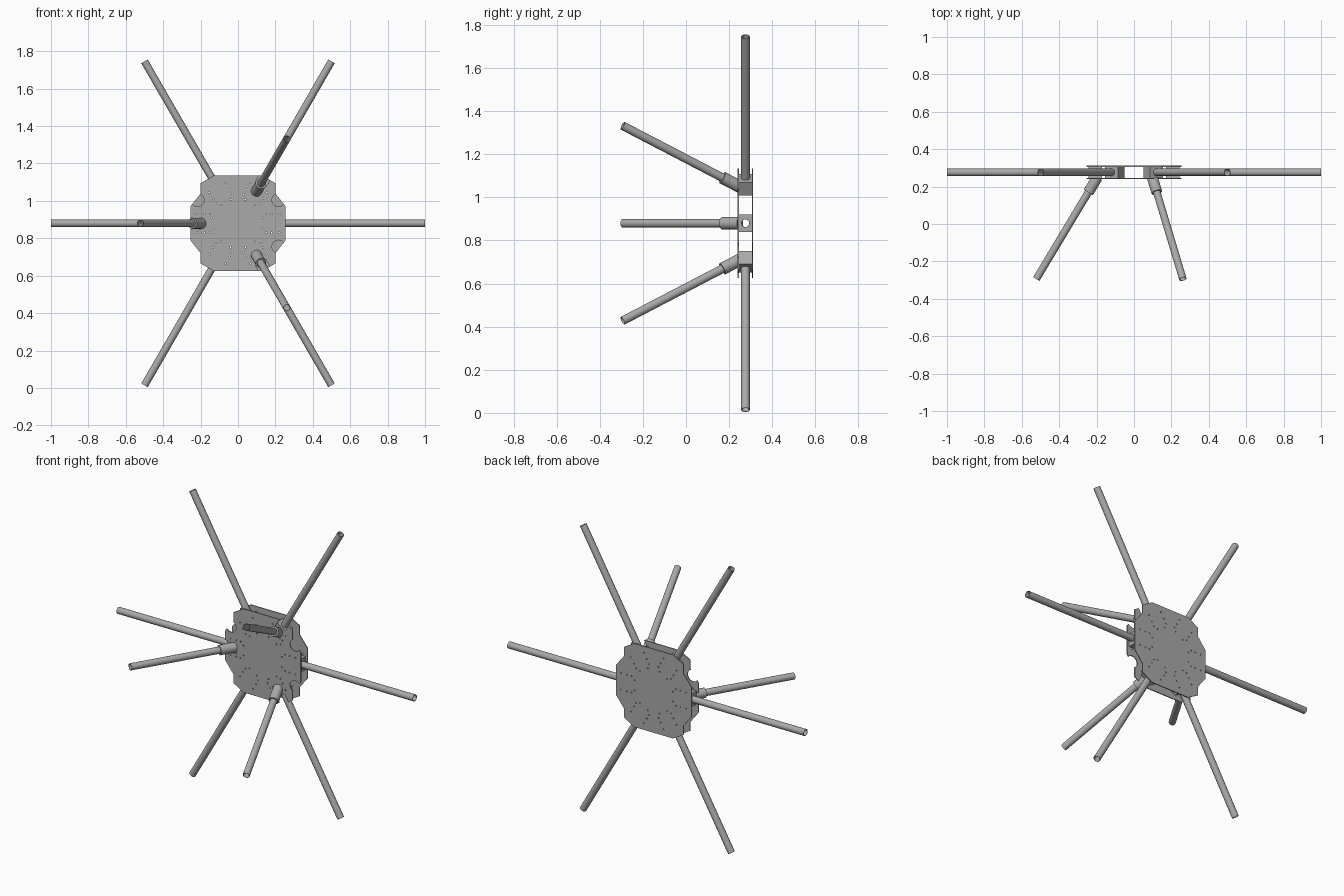
import bpy, bmesh, math
from mathutils import Vector, Matrix

cube = bpy.data.objects.get("Cube")
if cube:
    bpy.data.objects.remove(cube, do_unlink=True)

HUB = Vector((0, 0.276, 0.88))
FRONT = Vector((0, -1, 0))
SITES = [0, 60, 120, 180, 240, 300]
FOLDED = [60, 180, 300]

grey = bpy.data.materials.new("metal_grey")
grey.use_nodes = True
grey.diffuse_color = (0.4, 0.4, 0.4, 1)
grey.node_tree.nodes["Principled BSDF"].inputs["Base Color"].default_value = grey.diffuse_color


def radial(deg):
    a = math.radians(deg)
    return Vector((math.cos(a), 0, math.sin(a)))


def finish(bm, name):
    bmesh.ops.recalc_face_normals(bm, faces=bm.faces)
    mesh = bpy.data.meshes.new(name)
    bm.to_mesh(mesh)
    bm.free()
    mesh.materials.append(grey)
    obj = bpy.data.objects.new(name, mesh)
    bpy.context.collection.objects.link(obj)
    return obj


def smooth(obj):
    bpy.ops.object.select_all(action='DESELECT')
    obj.select_set(True)
    bpy.context.view_layer.objects.active = obj
    bpy.ops.object.shade_smooth_by_angle(angle=math.radians(35))


def tube(name, start, direction, length, outer, inner, sides=24):
    """Hollow tube: a rectangular wall section spun round its axis."""
    bm = bmesh.new()
    section = [(inner, 0), (outer, 0), (outer, length), (inner, length)]
    verts = [bm.verts.new((r, 0, h)) for r, h in section]
    edges = [bm.edges.new((verts[i], verts[(i + 1) % 4])) for i in range(4)]
    bmesh.ops.spin(bm, geom=verts + edges, axis=(0, 0, 1), cent=(0, 0, 0),
                   angle=math.tau, steps=sides, use_duplicate=False)
    bmesh.ops.remove_doubles(bm, verts=bm.verts, dist=1e-5)
    bm.transform(Matrix.Translation(start) @ direction.to_track_quat('Z', 'Y').to_matrix().to_4x4())
    obj = finish(bm, name)
    smooth(obj)
    return obj


def add_rod(bm, centre, direction, radius, length, sides):
    turn = direction.to_track_quat('Z', 'Y').to_matrix().to_4x4()
    bmesh.ops.create_cone(bm, cap_ends=True, segments=sides, radius1=radius, radius2=radius,
                          depth=length, matrix=Matrix.Translation(centre) @ turn)


def add_box(bm, centre, deg, size):
    m = Matrix.Translation(centre) @ Matrix.Rotation(-math.radians(deg), 4, 'Y')
    bmesh.ops.create_cube(bm, size=1, matrix=m @ Matrix.Diagonal((*size, 1)))


def cut(obj, bm):
    """Subtract the cutter, then remove it."""
    cutter = finish(bm, "cutter")
    cutter.hide_render = True
    mod = obj.modifiers.new("cut", 'BOOLEAN')
    mod.operation, mod.solver, mod.object = 'DIFFERENCE', 'EXACT', cutter
    graph = bpy.context.evaluated_depsgraph_get()
    result = bpy.data.meshes.new_from_object(obj.evaluated_get(graph))
    obj.modifiers.clear()
    obj.data = result
    bpy.data.objects.remove(cutter, do_unlink=True)


# Hub plates, outlined from one mirrored quarter
QUARTER = [(0.255, 0.09), (0.2, 0.16), (0.2, 0.215), (0.13, 0.255)]
OUTLINE = (QUARTER + [(-x, z) for x, z in reversed(QUARTER)]
           + [(-x, -z) for x, z in QUARTER] + [(x, -z) for x, z in reversed(QUARTER)])


def plate(name, y, thick=0.006):
    bm = bmesh.new()
    face = bm.faces.new([bm.verts.new((x, y, HUB.z + z)) for x, z in OUTLINE])
    new = bmesh.ops.extrude_face_region(bm, geom=[face])["geom"]
    bmesh.ops.translate(bm, verts=[v for v in new if isinstance(v, bmesh.types.BMVert)],
                        vec=(0, thick, 0))
    return finish(bm, name)


def add_screw_holes(bm):
    for deg in SITES:
        out = radial(deg)
        side = out.cross(FRONT)
        for r, s in [(0.13, 0.03), (0.15, 0.05), (0.18, 0.05), (0.22, 0.05)]:
            for sign in (-1, 1):
                add_rod(bm, HUB + out * r + side * s * sign, FRONT, 0.004, 0.2, 8)


front_plate = plate("front_plate", 0.24)
back_plate = plate("back_plate", 0.306)
bm = bmesh.new()
add_screw_holes(bm)
cut(front_plate, bm)
bm = bmesh.new()
add_screw_holes(bm)
cut(back_plate, bm)

# Front plate openings for the folded arms and rim scallops
bm = bmesh.new()
for deg in FOLDED:
    add_box(bm, HUB + radial(deg) * 0.24, deg, (0.13, 0.2, 0.064))
cut(front_plate, bm)
bm = bmesh.new()
for deg in (30, 150, -30):
    add_rod(bm, HUB + radial(deg) * 0.25, FRONT, 0.035, 0.2, 24)
cut(front_plate, bm)

for deg in SITES:
    out = radial(deg)
    # Bored hinge block between the plates
    bm = bmesh.new()
    add_box(bm, HUB + out * 0.207, deg, (0.07, 0.06, 0.08))
    block = finish(bm, f"hinge_block_{deg}")
    bm = bmesh.new()
    add_rod(bm, HUB + out * 0.2, out, 0.0195, 0.3, 24)
    cut(block, bm)
    # Straight arm
    tube(f"straight_arm_{deg}", HUB + out * 0.18, out, 0.82, 0.02, 0.0175)

# Folded arms with a collar at the root
for deg in FOLDED:
    tilt = math.radians(31)
    way = FRONT * math.cos(tilt) + radial(deg) * math.sin(tilt)
    root = HUB + radial(deg) * 0.18
    tube(f"folded_arm_{deg}", root + way * 0.04, way, 0.625, 0.02, 0.0175)
    tube(f"arm_collar_{deg}", root + way * 0.03, way, 0.095, 0.029, 0.0195)
